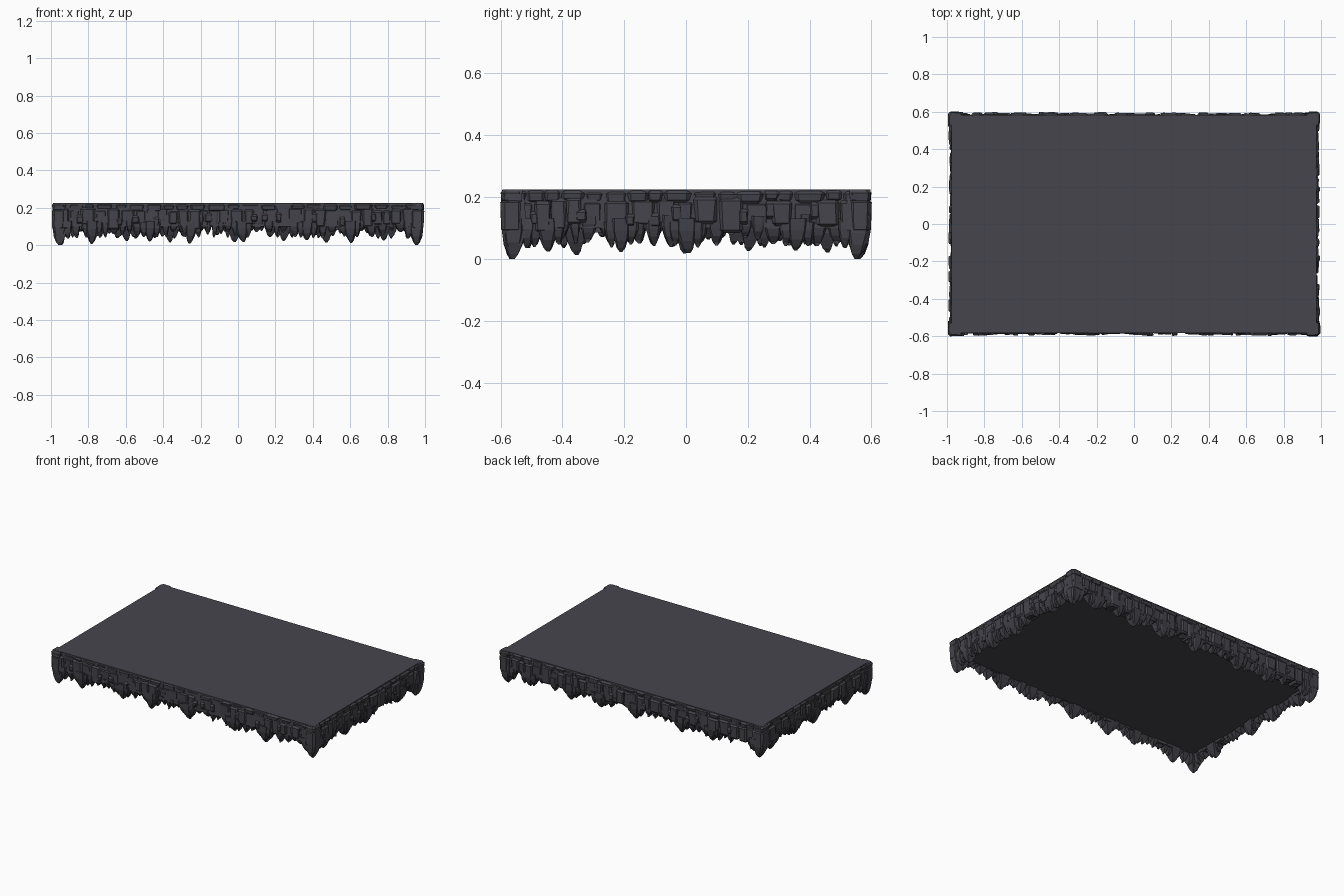
import bpy, bmesh, random
from mathutils import Vector

if "Cube" in bpy.data.objects:
    bpy.data.objects.remove(bpy.data.objects["Cube"])

random.seed(7)
R = random.uniform


def material(name, rgb):
    m = bpy.data.materials.new(name)
    m.diffuse_color = (*rgb, 1)
    m.use_nodes = True
    m.node_tree.nodes["Principled BSDF"].inputs["Base Color"].default_value = m.diffuse_color
    return m


slate = material("slate_grey", (0.061, 0.059, 0.073))
dark_slate = material("dark_slate", (0.052, 0.051, 0.064))

# Each side: outward normal, direction along it, face distance, half length
SIDES = [
    (Vector((0, -1, 0)), Vector((1, 0, 0)), 0.590, 0.975),
    (Vector((1, 0, 0)), Vector((0, 1, 0)), 0.985, 0.575),
    (Vector((0, 1, 0)), Vector((-1, 0, 0)), 0.590, 0.975),
    (Vector((-1, 0, 0)), Vector((0, -1, 0)), 0.985, 0.575),
]


def loft(bm, side, s, levels, jit=0.003):
    """Stack chamfered rings; level = z, half width, inner, outer, sideways lean."""
    n, t, dist, _ = side
    rings = []
    for z, w, inner, outer, lean in levels:
        c = min(w, outer - inner) * 0.28
        pts = [(-w, inner), (w, inner), (w, outer - c), (w - c, outer),
               (-w + c, outer), (-w, outer - c)]
        k = min(jit, w * 0.2)
        rings.append([bm.verts.new(t * (s + lean + u + R(-k, k)) + n * (dist + d + R(-k, k) * 0.6)
                                   + Vector((0, 0, z))) for u, d in pts])
    for a, b in zip(rings, rings[1:]):
        for i in range(6):
            j = (i + 1) % 6
            bm.faces.new((a[i], a[j], b[j], b[i]))
    bm.faces.new(rings[0])
    bm.faces.new(rings[-1])


def block(bm, side, s, w, z0, z1, depth, out):
    e = 0.010
    tp = R(0.84, 1.0)
    loft(bm, side, s, [
        (z0, w * tp * 0.82, -depth, out - 0.014, 0),
        (z0 + e, w * tp, -depth, out - 0.003, 0),
        (z1 - e, w, -depth, out, 0),
        (z1, w * 0.86, -depth, out - 0.011, 0)])


def spike(bm, side, s, w, top, tip, depth, out):
    h = top - tip
    lean = R(-0.3, 0.3) * w
    mid = -depth * 0.4
    loft(bm, side, s, [
        (top, w, -depth, out, 0),
        (top - h * 0.35, w * 0.96, -depth * 0.95, out, 0),
        (top - h * 0.65, w * 0.72, -depth * 0.8, out - 0.006, lean * 0.4),
        (top - h * 0.88, w * 0.42, mid - 0.018, out - 0.018, lean * 0.8),
        (tip, w * 0.14, mid - 0.006, mid + 0.004, lean)], jit=0.002)


def spaced(side, lo, hi):
    """Yield centre and half width of stones packed along one side."""
    L = side[3]
    s = -L
    while s < L - 0.015:
        w = min(R(lo, hi), L - s)
        yield s + w / 2, w / 2
        s += w


def finish(bm, name, mat):
    bmesh.ops.recalc_face_normals(bm, faces=bm.faces)
    me = bpy.data.meshes.new(name)
    bm.to_mesh(me)
    bm.free()
    me.materials.append(mat)
    bpy.context.collection.objects.link(bpy.data.objects.new(name, me))


# Flat slab filling the middle
bm = bmesh.new()
bmesh.ops.create_cube(bm, size=1)
for v in bm.verts:
    v.co = Vector((v.co.x * 1.95, v.co.y * 1.164, 0.1625 + v.co.z * 0.125))
finish(bm, "platform_slab", slate)

# Thin course of rim stones under the top edge
bm = bmesh.new()
for side in SIDES:
    for s, w in spaced(side, 0.045, 0.11):
        block(bm, side, s, w * 0.98, R(0.175, 0.19), R(0.218, 0.224), 0.06, R(-0.006, 0.005))
finish(bm, "rim_stones", slate)

# Main course of upright wall blocks, with a few small overlapping ones
bm = bmesh.new()
for side in SIDES:
    for s, w in spaced(side, 0.04, 0.09):
        block(bm, side, s, w * 0.97, R(0.08, 0.115), R(0.183, 0.202), 0.07, R(-0.008, 0.008))
        if random.random() < 0.3:
            z = R(0.09, 0.13)
            block(bm, side, s + w, R(0.012, 0.02), z, z + R(0.04, 0.06), 0.03, R(0.002, 0.009))
finish(bm, "wall_blocks", slate)

# Hanging spikes: a short continuous row, then long ones at intervals
bm = bmesh.new()
for side in SIDES:
    for s, w in spaced(side, 0.03, 0.062):
        spike(bm, side, s, w, R(0.12, 0.145), R(0.035, 0.078), R(0.06, 0.08), R(-0.012, 0.0))
    places = ((-0.78, -0.47, -0.25, 0.02, 0.37, 0.6) if side[3] > 0.7
              else (-0.45, -0.21, 0.0, 0.36))
    for s in places:
        spike(bm, side, s, R(0.03, 0.036), 0.13, R(0.006, 0.028), 0.075, 0.003)
        for k in (-1, 1):
            spike(bm, side, s + k * 0.035, 0.02, 0.12, R(0.035, 0.05), 0.06, 0.0)
finish(bm, "hanging_spikes", dark_slate)

# Corner stacks standing slightly proud of the sides
bm = bmesh.new()
for i, side in enumerate(SIDES):
    n, t, d, L = side
    end = 0.985 if L > 0.7 else 0.59
    for k in (-1, 1):
        s = k * (end - 0.026)
        block(bm, side, s, 0.034, 0.18, 0.224, 0.06, 0.009)
        block(bm, side, s, 0.033, 0.085, 0.192, 0.07, 0.010)
        spike(bm, side, s - k * 0.006, 0.036, 0.13, 0.0 if k > 0 else 0.012, 0.075, 0.005)
        spike(bm, side, s - k * 0.05, 0.022, 0.13, 0.035, 0.07, 0.003)
finish(bm, "corner_stones", slate)
